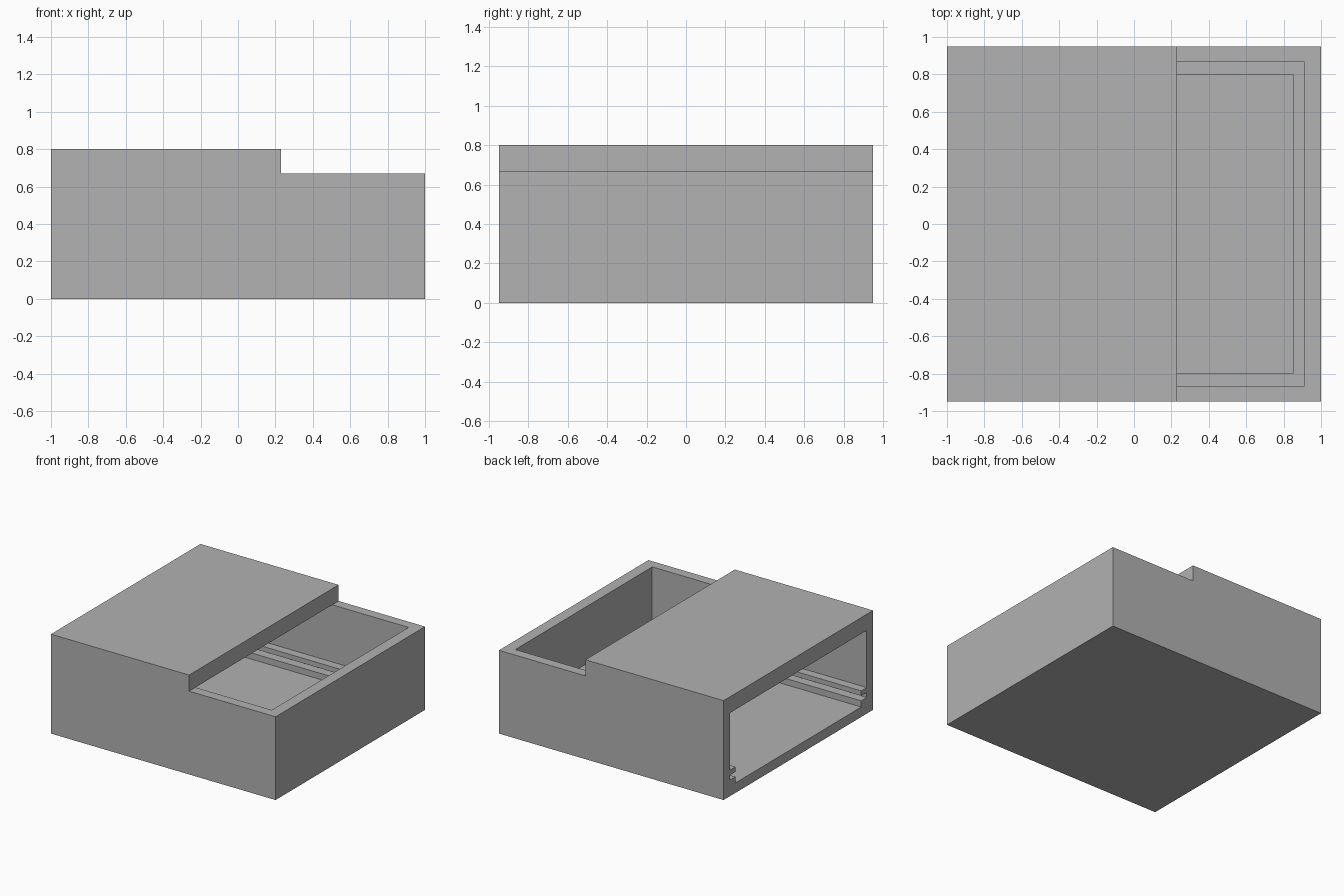
import bpy
import bmesh

cube = bpy.data.objects.get("Cube")
if cube:
    bpy.data.objects.remove(cube, do_unlink=True)

grey = bpy.data.materials.new("plain grey")
grey.use_nodes = True
colour = (0.445, 0.445, 0.445, 1)
grey.diffuse_color = colour
grey.node_tree.nodes["Principled BSDF"].inputs["Base Color"].default_value = colour


def prism(name, profile, half_depth):
    """Extrude a closed side profile (x, z) across y, centred."""
    bm = bmesh.new()
    face = bm.faces.new([bm.verts.new((x, -half_depth, z)) for x, z in profile])
    extruded = bmesh.ops.extrude_face_region(bm, geom=[face])["geom"]
    moved = [v for v in extruded if isinstance(v, bmesh.types.BMVert)]
    bmesh.ops.translate(bm, verts=moved, vec=(0, 2 * half_depth, 0))
    bmesh.ops.recalc_face_normals(bm, faces=bm.faces)
    mesh = bpy.data.meshes.new(name)
    bm.to_mesh(mesh)
    bm.free()
    mesh.materials.append(grey)
    obj = bpy.data.objects.new(name, mesh)
    bpy.context.collection.objects.link(obj)
    return obj


def block(name, end_x, low, high, half_depth):
    """Cutter that runs out through the open end."""
    return prism(name, [(-1.2, low), (end_x, low), (end_x, high), (-1.2, high)], half_depth)


deck, roof, step_x = 0.67, 0.80, 0.23
wall_x, wall_y = 0.91, 0.87
rail_x, rail_y = 0.85, 0.80
floor, ledge_top, rail_bottom, rail_top = 0.08, 0.13, 0.17, 0.21

# Stepped outer case
case = prism("stepped_case", [(-1, 0), (1, 0), (1, deck), (step_x, deck),
                              (step_x, roof), (-1, roof)], 0.95)

# Main hollow under the roof, open at one end and above the low part
hollow = prism("hollow_cutter", [(-1.2, rail_top), (wall_x, rail_top), (wall_x, 0.75),
                                 (0.5, 0.75), (step_x, deck), (-1.2, deck)], wall_y)
# Space between the rails, down to the floor
well = block("well_cutter", rail_x, floor, 0.3, rail_y)
# Groove between the lower ledge and the upper rail
groove = block("groove_cutter", wall_x, ledge_top, rail_bottom, wall_y)

for cutter in (hollow, well, groove):
    cutter.hide_render = True
    cut = case.modifiers.new(cutter.name, "BOOLEAN")
    cut.operation = "DIFFERENCE"
    cut.solver = "EXACT"
    cut.object = cutter

# Bake the cuts and drop the cutters
bpy.context.view_layer.update()
evaluated = case.evaluated_get(bpy.context.evaluated_depsgraph_get())
baked = bpy.data.meshes.new_from_object(evaluated)
case.modifiers.clear()
case.data = baked
for cutter in (hollow, well, groove):
    bpy.data.objects.remove(cutter, do_unlink=True)
